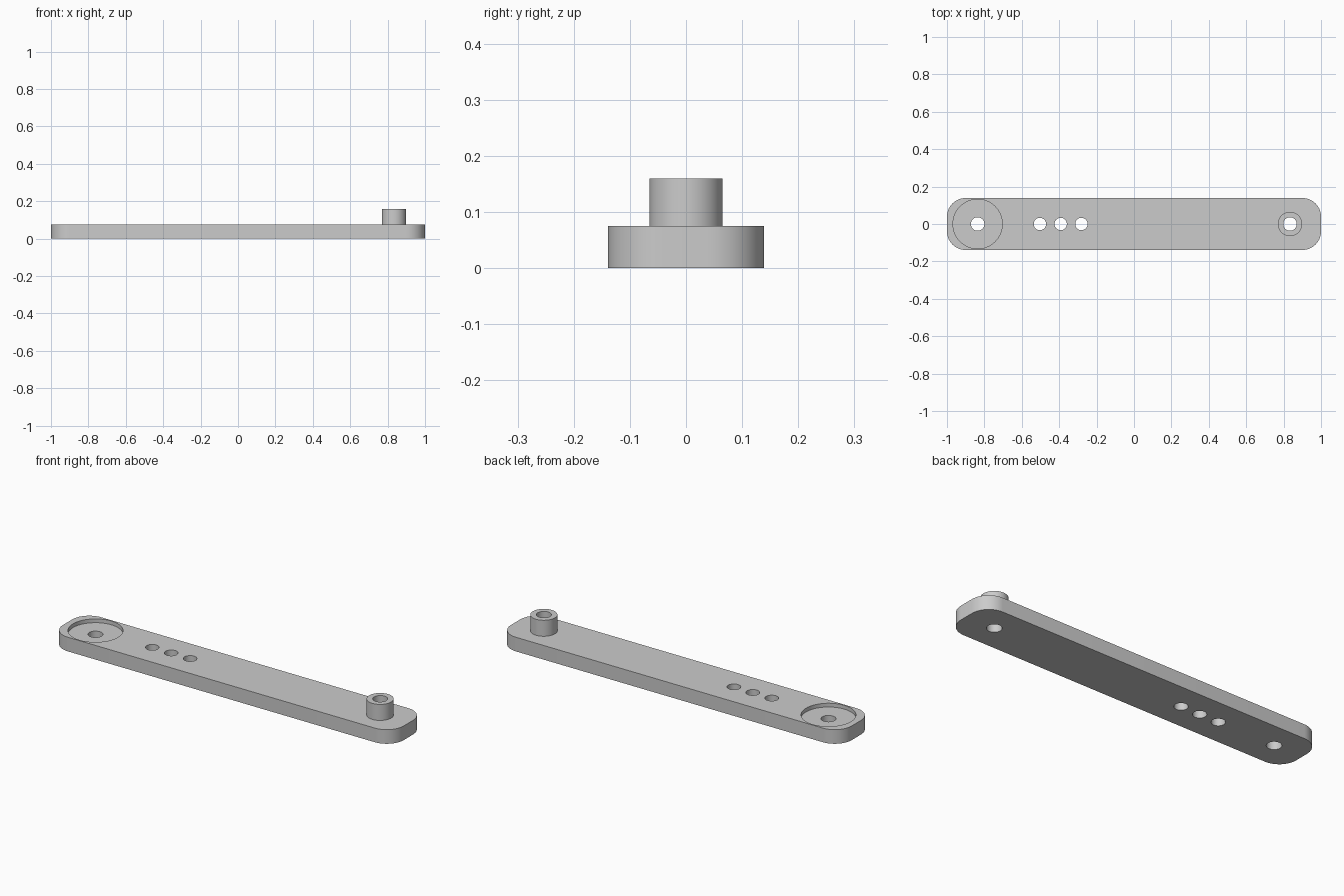
import bpy
import bmesh
import math

if "Cube" in bpy.data.objects:
    bpy.data.objects.remove(bpy.data.objects["Cube"])

LENGTH, WIDTH, THICK = 2.0, 0.278, 0.075
BOSS_X, BOSS_R, BOSS_TOP = 0.834, 0.065, 0.16
RECESS_X, RECESS_R, RECESS_FLOOR = -0.836, 0.132, 0.055

grey = bpy.data.materials.new("plain grey")
grey.diffuse_color = (0.6, 0.6, 0.6, 1.0)
grey.use_nodes = True
grey.node_tree.nodes["Principled BSDF"].inputs["Base Color"].default_value = grey.diffuse_color


def cylinder(name, x, radius, z0, z1, sides=64):
    bpy.ops.mesh.primitive_cylinder_add(
        vertices=sides, radius=radius, depth=z1 - z0, location=(x, 0, (z0 + z1) / 2))
    ob = bpy.context.object
    ob.name = name
    return ob


def combine(target, tool, operation):
    """Apply a boolean, then remove the tool object."""
    tool.hide_render = True
    mod = target.modifiers.new("boolean", 'BOOLEAN')
    mod.operation, mod.solver, mod.object = operation, 'EXACT', tool
    bpy.ops.object.select_all(action='DESELECT')
    target.select_set(True)
    bpy.context.view_layer.objects.active = target
    bpy.ops.object.modifier_apply(modifier=mod.name)
    bpy.data.objects.remove(tool, do_unlink=True)


# Flat bar with rounded vertical corners
bm = bmesh.new()
bmesh.ops.create_cube(bm, size=1)
for v in bm.verts:
    v.co.x *= LENGTH
    v.co.y *= WIDTH
    v.co.z = (v.co.z + 0.5) * THICK
uprights = [e for e in bm.edges if abs(e.verts[0].co.z - e.verts[1].co.z) > 0.01]
bmesh.ops.bevel(bm, geom=uprights, offset=0.1, segments=14, profile=0.5, affect='EDGES')
mesh = bpy.data.meshes.new("arm_bar")
bm.to_mesh(mesh)
bm.free()
arm = bpy.data.objects.new("arm_bar", mesh)
bpy.context.collection.objects.link(arm)

# Raised boss at one end, shallow round recess at the other
combine(arm, cylinder("boss", BOSS_X, BOSS_R, 0.03, BOSS_TOP), 'UNION')
combine(arm, cylinder("recess", RECESS_X, RECESS_R, RECESS_FLOOR, 0.12), 'DIFFERENCE')

# Through holes: recess, three in a row, boss
for x, r in ((RECESS_X, 0.036), (-0.503, 0.033), (-0.392, 0.033),
             (-0.281, 0.033), (BOSS_X, 0.036)):
    combine(arm, cylinder("hole", x, r, -0.05, 0.25, 48), 'DIFFERENCE')

arm.data.materials.clear()
arm.data.materials.append(grey)
for p in arm.data.polygons:
    p.material_index = 0
bpy.ops.object.shade_smooth_by_angle(angle=math.radians(30))
